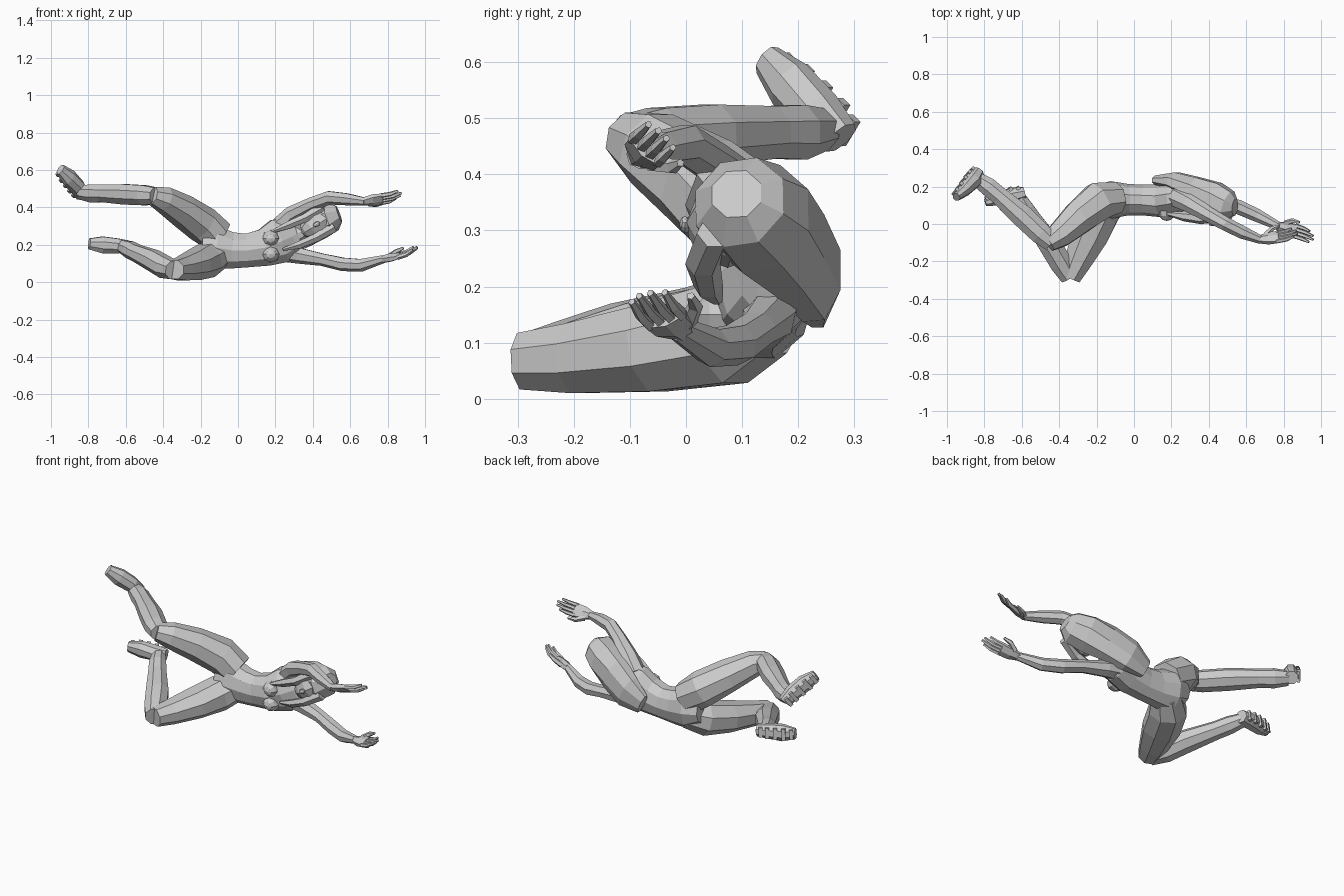
import bpy, bmesh, math
from mathutils import Vector, Matrix


def loft(name, ref, sections, n=8):
    """Faceted tube. Section = x, y, z, half size along ref, half size across it."""
    pts = [Vector(s[:3]) for s in sections]
    bm = bmesh.new()
    rings = []
    for i, s in enumerate(sections):
        t = (pts[min(i + 1, len(pts) - 1)] - pts[max(i - 1, 0)]).normalized()
        r = Vector(ref)
        a = (r - t * r.dot(t)).normalized()
        b = t.cross(a)
        ring = []
        for k in range(n):
            w = 2 * math.pi * (k + 0.5) / n
            ring.append(bm.verts.new(pts[i] + (a * math.cos(w) * s[3] + b * math.sin(w) * s[4]) * 1.05))
        rings.append(ring)
    for p, q in zip(rings, rings[1:]):
        for k in range(n):
            bm.faces.new((p[k], p[(k + 1) % n], q[(k + 1) % n], q[k]))
    bm.faces.new(rings[0][::-1])
    bm.faces.new(rings[-1])
    return finish(name, bm)


def finish(name, bm):
    bmesh.ops.recalc_face_normals(bm, faces=bm.faces)
    me = bpy.data.meshes.new(name)
    bm.to_mesh(me)
    bm.free()
    ob = bpy.data.objects.new(name, me)
    bpy.context.collection.objects.link(ob)
    return ob


def ball(name, loc, axis, size):
    bm = bmesh.new()
    bmesh.ops.create_uvsphere(bm, u_segments=8, v_segments=6, radius=1)
    rot = Vector(axis).to_track_quat('Z', 'Y').to_matrix().to_4x4()
    bm.transform(Matrix.Translation(loc) @ rot @ Matrix.Diagonal((*size, 1)))
    return finish(name, bm)


def hand(name, wrist, forward, spread, curl):
    """Palm, four slightly bent fingers and a thumb."""
    w, f = Vector(wrist), Vector(forward).normalized()
    s = Vector(spread)
    s = (s - f * s.dot(f)).normalized()
    nrm = f.cross(s)
    loft(name + "_palm", s, [(*w, .022, .02), (*(w + f * .05), .038, .022), (*(w + f * .105), .04, .015)], 6)
    for i in range(4):
        base = w + f * .095 + s * (.03 - .02 * i)
        length = (.085, .11, .115, .095)[i]
        mid = base + f * length * .55 + nrm * curl * .2
        tip = base + f * length + nrm * curl
        loft(f"{name}_finger_{i + 1}", s, [(*base, .011, .013), (*mid, .010, .012), (*tip, .006, .007)], 5)
    b = w + f * .035 + s * .025
    loft(name + "_thumb", nrm, [(*b, .016, .016), (*(b + f * .04 + s * .03 + nrm * .012), .013, .013),
                                (*(b + f * .08 + s * .035 + nrm * .02), .007, .007)], 5)


def foot(name, up, sections):
    """Shoe with tread ridges along the sole."""
    loft(name, up, sections)
    u = Vector(up).normalized()
    heel, toe = Vector(sections[0][:3]), Vector(sections[-1][:3])
    side = (toe - heel).cross(u).normalized()
    for i in range(5):
        k = (i + .5) / 5 * (len(sections) - 1)
        j, fr = int(k), k - int(k)
        c = Vector(sections[j][:3]).lerp(Vector(sections[j + 1][:3]), fr)
        h = sections[j][3] * (1 - fr) + sections[j + 1][3] * fr
        wd = sections[j][4] * (1 - fr) + sections[j + 1][4] * fr
        c = c - u * h * .95
        loft(f"{name}_tread_{i + 1}", u, [(*(c - side * wd * .75), .011, .014), (*(c + side * wd * .75), .011, .014)], 4)


# Torso from pelvis to neck
loft("torso", (0, 0, 1), [
    (-.20, .12, .19, .07, .08), (-.12, .13, .185, .115, .095), (-.03, .13, .17, .097, .08),
    (.05, .128, .17, .09, .078), (.14, .125, .185, .1, .085), (.22, .14, .22, .12, .085),
    (.29, .15, .245, .105, .06), (.33, .145, .26, .05, .045), (.39, .12, .29, .035, .035)], 10)
for side, z in (("lower", .15), ("upper", .235)):
    ball("bust_" + side, (.175, .068, z), (0, -1, 0), (.048, .045, .052))

# Raised leg
loft("upper_thigh", (0, 0, 1), [
    (-.10, .14, .24, .09, .085), (-.19, .12, .31, .095, .105), (-.30, .03, .385, .085, .09),
    (-.40, -.06, .445, .068, .07), (-.46, -.1, .465, .048, .05)])
loft("upper_calf", (0, 0, 1), [
    (-.44, -.1, .462, .045, .05), (-.50, -.05, .465, .055, .06), (-.60, .045, .47, .056, .062),
    (-.72, .15, .475, .048, .05), (-.78, .2, .475, .05, .05), (-.84, .24, .48, .038, .04)])
foot("upper_foot", (.7, -.6, .0), [
    (-.835, .275, .465, .035, .034), (-.86, .235, .51, .046, .042),
    (-.905, .185, .56, .036, .046), (-.95, .145, .603, .022, .03)])

# Folded leg
loft("lower_thigh", (0, 0, 1), [
    (-.10, .14, .15, .075, .08), (-.17, .07, .115, .092, .1), (-.235, -.06, .09, .08, .1),
    (-.30, -.2, .072, .064, .075), (-.34, -.29, .067, .052, .055)])
loft("lower_calf", (0, 0, 1), [
    (-.345, -.285, .065, .05, .05), (-.39, -.21, .08, .06, .062), (-.45, -.11, .115, .058, .062),
    (-.54, .02, .155, .046, .05), (-.58, .08, .175, .046, .047), (-.615, .14, .19, .036, .038)])
foot("lower_foot", (.5, -.85, -.1), [
    (-.585, .165, .19, .034, .034), (-.645, .15, .195, .046, .04),
    (-.725, .135, .2, .036, .046), (-.795, .115, .205, .02, .03)])

# Arms reaching forward
loft("upper_arm", (0, 0, 1), [
    (.22, .15, .30, .045, .055), (.29, .115, .365, .043, .05), (.40, .05, .42, .036, .04),
    (.49, 0, .453, .036, .036), (.58, -.045, .445, .032, .034), (.68, -.085, .432, .021, .022)], 7)
hand("upper_hand", (.67, -.083, .433), (.22, .03, .025), (.1, .7, -.6), .02)
loft("lower_arm", (0, 0, 1), [
    (.22, .15, .165, .05, .055), (.32, .15, .145, .043, .045), (.45, .125, .122, .033, .036),
    (.56, .09, .097, .036, .038), (.66, .045, .092, .034, .034), (.78, -.015, .125, .021, .022)], 7)
hand("lower_hand", (.77, -.01, .122), (.2, -.06, .045), (.2, .9, .3), .022)

# Head and nose
ball("head", (.425, .075, .315), (.7, .1, .45), (.075, .075, .1))
ball("nose", (.42, -.002, .31), (.7, 0, .45), (.01, .014, .02))

# Long hair down the back, with locks beside the face
loft("hair", (-.4, 0, .9), [
    (.54, .09, .365, .045, .045), (.50, .095, .35, .083, .085), (.42, .135, .32, .1, .095),
    (.33, .185, .28, .105, .068), (.22, .228, .225, .098, .05), (.12, .235, .18, .06, .025)])
for side, dz, dx in (("upper", .055, -.03), ("lower", -.05, .03)):
    loft("hair_lock_" + side, (0, 0, 1), [
        (.48 + dx, .05, .345 + dz, .03, .03), (.39 + dx, .03, .29 + dz, .025, .03),
        (.30 + dx, .04, .25 + dz, .022, .025), (.21 + dx, .055, .22 + dz * .9, .008, .01)], 6)
